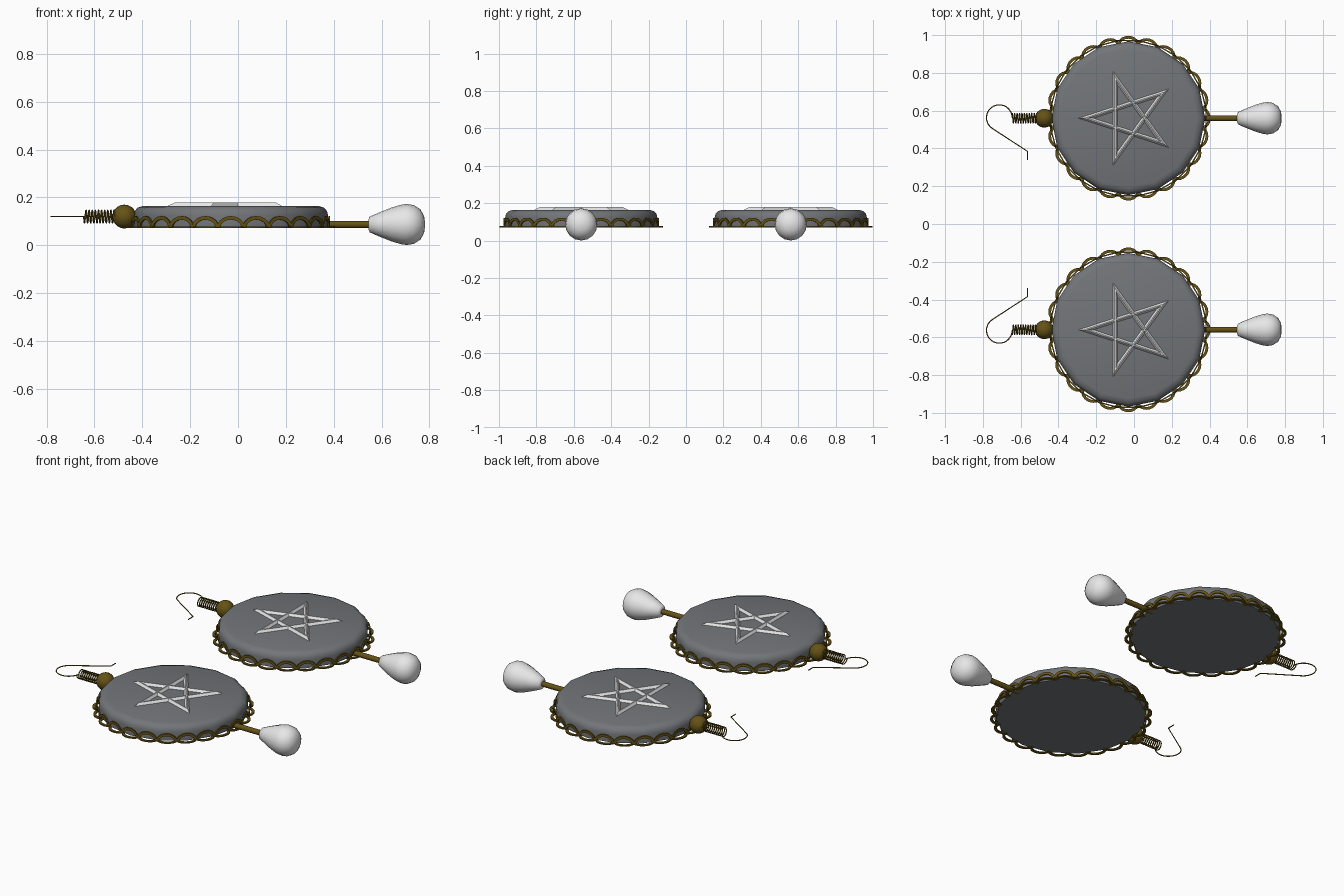
import bpy, bmesh, math
from mathutils import Vector, Matrix

if "Cube" in bpy.data.objects:
    bpy.data.objects.remove(bpy.data.objects["Cube"])

CX, CY = -0.03, 0.56          # centre of one disc; the other earring is mirrored
ZB = 0.075                    # underside of the disc


def material(name, rgb):
    m = bpy.data.materials.new(name)
    m.diffuse_color = (*rgb, 1)
    m.use_nodes = True
    m.node_tree.nodes["Principled BSDF"].inputs["Base Color"].default_value = m.diffuse_color
    return m


GREY = material("slate grey", (0.17, 0.18, 0.19))
GOLD = material("antique gold", (0.13, 0.085, 0.008))
WHITE = material("pearl white", (0.8, 0.8, 0.8))


def finish(ob, mat, angle=None):
    """Colour, shade and mirror a part to the second earring."""
    ob.data.materials.clear()
    ob.data.materials.append(mat)
    bpy.ops.object.select_all(action='DESELECT')
    ob.select_set(True)
    bpy.context.view_layer.objects.active = ob
    if angle:
        bpy.ops.object.shade_smooth_by_angle(angle=math.radians(angle))
    mod = ob.modifiers.new("pair", 'MIRROR')
    mod.use_axis = (False, True, False)
    mod.use_mirror_merge = False


def from_bmesh(name, bm, mat, angle=None):
    bmesh.ops.recalc_face_normals(bm, faces=bm.faces)
    me = bpy.data.meshes.new(name)
    bm.to_mesh(me)
    bm.free()
    ob = bpy.data.objects.new(name, me)
    bpy.context.collection.objects.link(ob)
    finish(ob, mat, angle)


def lathe(name, profile, sides, matrix, mat, angle):
    """Revolve (radius, height) points round local z and cap both ends."""
    bm = bmesh.new()
    rings = [[bm.verts.new(matrix @ Vector((r * math.cos(a), r * math.sin(a), h)))
              for a in (2 * math.pi * i / sides for i in range(sides))]
             for r, h in profile]
    for lo, hi in zip(rings, rings[1:]):
        for i in range(sides):
            j = (i + 1) % sides
            bm.faces.new((lo[i], lo[j], hi[j], hi[i]))
    bm.faces.new(rings[0])
    bm.faces.new(rings[-1])
    from_bmesh(name, bm, mat, angle)


def wire(name, points, radius, mat):
    cu = bpy.data.curves.new(name, 'CURVE')
    cu.dimensions = '3D'
    cu.bevel_depth = radius
    cu.bevel_resolution = 1
    cu.use_fill_caps = True
    sp = cu.splines.new('POLY')
    sp.points.add(len(points) - 1)
    for p, co in zip(sp.points, points):
        p.co = (*co, 1)
    ob = bpy.data.objects.new(name, cu)
    bpy.context.collection.objects.link(ob)
    bpy.ops.object.select_all(action='DESELECT')
    ob.select_set(True)
    bpy.context.view_layer.objects.active = ob
    bpy.ops.object.convert(target='MESH')
    finish(bpy.context.object, mat, 50)


# Domed disc
lathe("disc", [(0.405, 0), (0.407, 0.05), (0.402, 0.068), (0.39, 0.082), (0.365, 0.09)],
      16, Matrix.Translation((CX, CY, ZB)), GREY, 50)


# Scalloped trim: 24 flat half-loops round the base, 24 standing on the side
def scallops(name, radius, height, standing):
    bm = bmesh.new()
    steps, t = 10, 0.0035
    for k in range(24):
        rot = Matrix.Translation((CX, CY, ZB)) @ Matrix.Rotation(k * math.pi / 12, 4, 'Z')
        rings = []
        for s in range(steps + 1):
            a = math.pi * s / steps
            ring = []
            for w, d in ((0, -t), (0, t), (0.015, t), (0.015, -t)):
                u, v = (0.058 - w) * math.cos(a), (height - w) * math.sin(a)
                co = (radius + d, u, v) if standing else (radius + v, u, d)
                ring.append(bm.verts.new(rot @ Vector(co)))
            rings.append(ring)
        for p, q in zip(rings, rings[1:]):
            for i in range(4):
                j = (i + 1) % 4
                bm.faces.new((p[i], p[j], q[j], q[i]))
        bm.faces.new(rings[0])
        bm.faces.new(rings[-1])
    from_bmesh(name, bm, GOLD, 40)


scallops("flat_scallop_trim", 0.388, 0.048, False)
scallops("standing_scallop_trim", 0.411, 0.047, True)

# Five-pointed star made of ridged bars with mitred tips
bm = bmesh.new()
W = 0.027


def tip(i, inset, z):
    a = math.pi + i * 2 * math.pi / 5
    r = 0.268 - inset / math.sin(math.pi / 10)
    return Vector((CX + r * math.cos(a), CY + r * math.sin(a), z))


for i in range(5):
    a, b = i, i + 2
    rows = [[bm.verts.new(tip(k, o, z)) for k in (a, b)]
            for o, z in ((0, 0.163), (W * 0.4, 0.179), (W * 0.6, 0.179), (W, 0.163))]
    for p, q in zip(rows, rows[1:]):
        f = bm.faces.new((p[0], p[1], q[1], q[0]))
    bm.faces.new((rows[3][0], rows[3][1], rows[0][1], rows[0][0]))
    bm.faces.new([r[0] for r in rows])
    bm.faces.new([r[1] for r in rows])
from_bmesh("star", bm, WHITE)

# Teardrop pearl on its stem, both pointing along +x
along_x = Matrix.Translation((0, CY, 0.087)) @ Matrix.Rotation(math.pi / 2, 4, 'Y')
lathe("pearl_drop", [(0.02, 0.545), (0.033, 0.551), (0.05, 0.59), (0.07, 0.64), (0.082, 0.68),
                     (0.086, 0.705), (0.081, 0.735), (0.064, 0.762), (0.036, 0.778), (0.008, 0.782)],
      16, along_x, WHITE, 60)
lathe("drop_stem", [(0.015, 0.34), (0.015, 0.56)], 12, along_x, GOLD, 40)

# Round bead on the opposite rim
bm = bmesh.new()
bmesh.ops.create_uvsphere(bm, u_segments=16, v_segments=10, radius=0.05,
                          matrix=Matrix.Translation((-0.475, CY, 0.12)))
from_bmesh("bead", bm, GOLD, 60)

# Coiled spring
TURNS, N = 10, 16
wire("spring", [(-0.515 - 0.13 * i / (TURNS * N),
                 CY + 0.026 * math.cos(2 * math.pi * i / N),
                 0.12 + 0.026 * math.sin(2 * math.pi * i / N))
                for i in range(TURNS * N + 1)], 0.0032, GOLD)

# Ear hook: round bend, straight run and a short turned end
bend = [(-0.713 + 0.068 * math.cos(a), CY + 0.003 + 0.068 * math.sin(a), 0.12)
        for a in (math.radians(237 * i / 20) for i in range(21))]
wire("ear_hook", bend + [(-0.563, 0.384, 0.12), (-0.563, 0.34, 0.12)], 0.003, GOLD)
